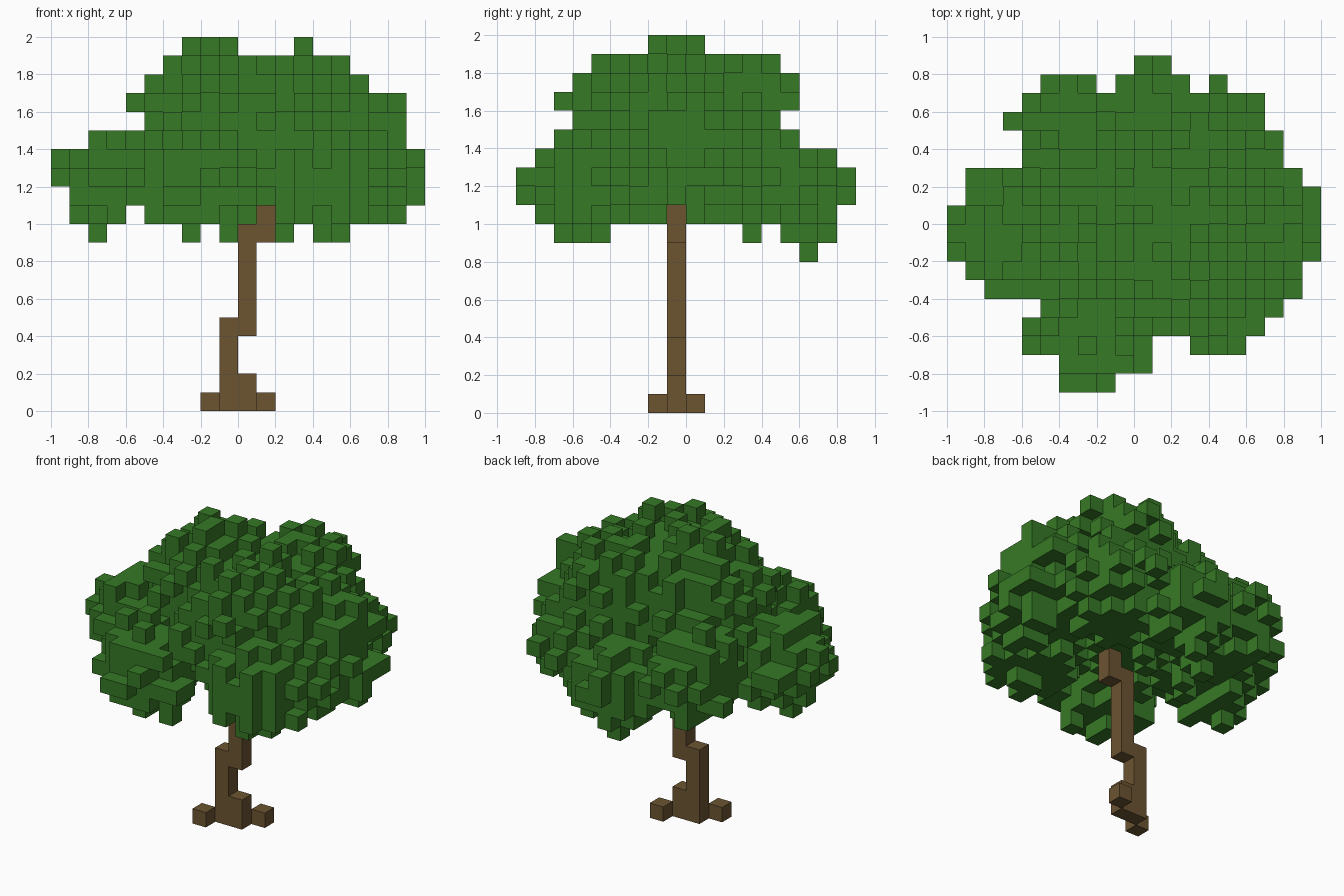
import bpy
import bmesh
import random
from mathutils import Vector

random.seed(7)
VOXEL = 0.1

if "Cube" in bpy.data.objects:
    bpy.data.objects.remove(bpy.data.objects["Cube"], do_unlink=True)


def make_material(name, colour):
    mat = bpy.data.materials.new(name)
    mat.use_nodes = True
    mat.diffuse_color = (*colour, 1)
    shader = mat.node_tree.nodes["Principled BSDF"]
    shader.inputs["Base Color"].default_value = (*colour, 1)
    shader.inputs["Roughness"].default_value = 0.9
    return mat


def box(x, y, z):
    """All voxel cells inside three half-open index ranges."""
    return {(i, j, k) for i in range(*x) for j in range(*y) for k in range(*z)}


def neighbours(cell):
    """The six cells that share a side, as (axis, step, cell)."""
    for axis in range(3):
        for step in (-1, 1):
            other = list(cell)
            other[axis] += step
            yield axis, step, tuple(other)


def build_voxels(name, cells, material):
    """Make one mesh from the exposed sides of a set of voxel cells."""
    bm = bmesh.new()
    corners = {}

    def corner(key):
        if key not in corners:
            corners[key] = bm.verts.new(Vector(key) * VOXEL)
        return corners[key]

    for cell in sorted(cells):
        for axis, step, other in neighbours(cell):
            if other in cells:
                continue
            quad = []
            for du, dv in ((0, 0), (1, 0), (1, 1), (0, 1)):
                point = list(cell)
                point[axis] += step > 0
                point[(axis + 1) % 3] += du
                point[(axis + 2) % 3] += dv
                quad.append(corner(tuple(point)))
            bm.faces.new(quad if step > 0 else quad[::-1])
    mesh = bpy.data.meshes.new(name)
    bm.to_mesh(mesh)
    bm.free()
    mesh.materials.append(material)
    obj = bpy.data.objects.new(name, mesh)
    bpy.context.collection.objects.link(obj)
    return obj


def spans(rows):
    """Turn {row: (start, end, start, end...)} into a set of (column, row)."""
    return {(c, row) for row, ends in rows.items()
            for a, b in zip(ends[::2], ends[1::2]) for c in range(a, b)}


# Crooked trunk, stepping sideways as it rises
core = (-1, 0)
trunk = (box((-1, 1), core, (0, 2)) | box((-1, 0), core, (2, 5))
         | box((0, 1), core, (4, 10)) | box((1, 2), core, (9, 11)))
# Two root stubs touching the base corner to corner
roots = {(-2, -2, 0), (1, 0, 0)}

# Outline of the crown: width by height, depth by height, width by depth
crown_width = spans({
    8: (0, 1), 9: (-8, -7, -3, -2, -1, 1, 2, 3, 4, 6), 10: (-9, -6, -5, 9),
    11: (-9, 10), 12: (-10, 10), 13: (-10, 10), 14: (-8, 9), 15: (-5, 9),
    16: (-6, 9), 17: (-5, 7), 18: (-4, 6), 19: (-3, 0, 3, 4)})
crown_depth = spans({
    8: (6, 7), 9: (-7, -4, -1, 0, 3, 4, 5, 8), 10: (-8, 8), 11: (-9, 9),
    12: (-9, 9), 13: (-8, 8), 14: (-7, 6), 15: (-6, 5), 16: (-7, 6),
    17: (-6, 6), 18: (-5, 5), 19: (-2, 1)})
crown_plan = spans({
    8: (0, 2), 7: (-5, -2, -1, 3, 4, 5), 6: (-6, 7), 5: (-7, 7), 4: (-6, 8),
    3: (-6, 8), 2: (-9, 9), 1: (-9, 10), 0: (-10, 10), -1: (-10, 10),
    -2: (-10, 10), -3: (-9, 9), -4: (-8, 9), -5: (-5, 8), -6: (-6, 7),
    -7: (-6, 1, 3, 6), -8: (-4, 1), -9: (-4, -1)})

# Leaf clumps: centre and radius
clumps = [
    ((0.10, 0.00, 1.42), 0.34),    # heart of the crown
    ((-0.16, 0.02, 1.54), 0.35),   # upper right-hand dome
    ((0.24, -0.23, 1.56), 0.30),   # upper front dome
    ((0.26, 0.24, 1.56), 0.30),    # upper back dome
    ((-0.70, -0.07, 1.23), 0.24),  # side clump
    ((-0.40, -0.03, 1.30), 0.20),  # branch towards the side clump
    ((-0.25, -0.58, 1.19), 0.26),  # front clump
    ((0.45, -0.42, 1.20), 0.26),   # front corner clump
    ((0.62, -0.03, 1.42), 0.28),   # opposite side, upper clump
    ((0.74, -0.06, 1.23), 0.22),   # opposite side, lower clump
    ((0.08, 0.57, 1.13), 0.25),    # back clump
    ((-0.38, 0.44, 1.24), 0.25),   # back corner clump
    ((0.45, 0.38, 1.26), 0.27),    # other back corner clump
]


def leafiness(cell):
    """Distance inside the nearest clump; negative outside."""
    centre = (Vector(cell) + Vector((0.5, 0.5, 0.5))) * VOXEL
    return max(r - (centre - Vector(c)).length for c, r in clumps)


def allowed(cell):
    i, j, k = cell
    # Keep the trunk top clear of hanging leaves on two sides
    clear = k < 11 and ((i in (0, 1) and j < 0) or (j == -1 and i > 0))
    return (not clear and cell not in trunk and (i, k) in crown_width
            and (j, k) in crown_depth and (i, j) in crown_plan)


room = sorted(c for c in box((-10, 10), (-9, 9), (8, 20)) if allowed(c))
depth = {c: leafiness(c) for c in room}
leaves = {c for c in room if depth[c] > 0}

# Single loose cubes scattered over the skin, none side by side
skin = [c for c in room if -0.1 < depth[c] <= 0]
random.shuffle(skin)
bumps = set()
for cell in skin:
    beside = {other for _, _, other in neighbours(cell)}
    if beside & leaves and not beside & bumps and random.random() < 0.75:
        bumps.add(cell)
leaves |= bumps

# Fill the crown outline where the scatter left a hole
for axis in range(3):
    columns = {}
    for c in room:
        columns.setdefault(c[:axis] + c[axis + 1:], []).append(c)
    for column in columns.values():
        if not leaves.intersection(column):
            leaves.add(max(column, key=depth.get))

bark = make_material("bark_brown", (0.15, 0.089, 0.031))
leaf = make_material("leaf_green", (0.037, 0.192, 0.019))
build_voxels("trunk", trunk, bark)
build_voxels("roots", roots, bark)
build_voxels("leaf_crown", leaves, leaf)
